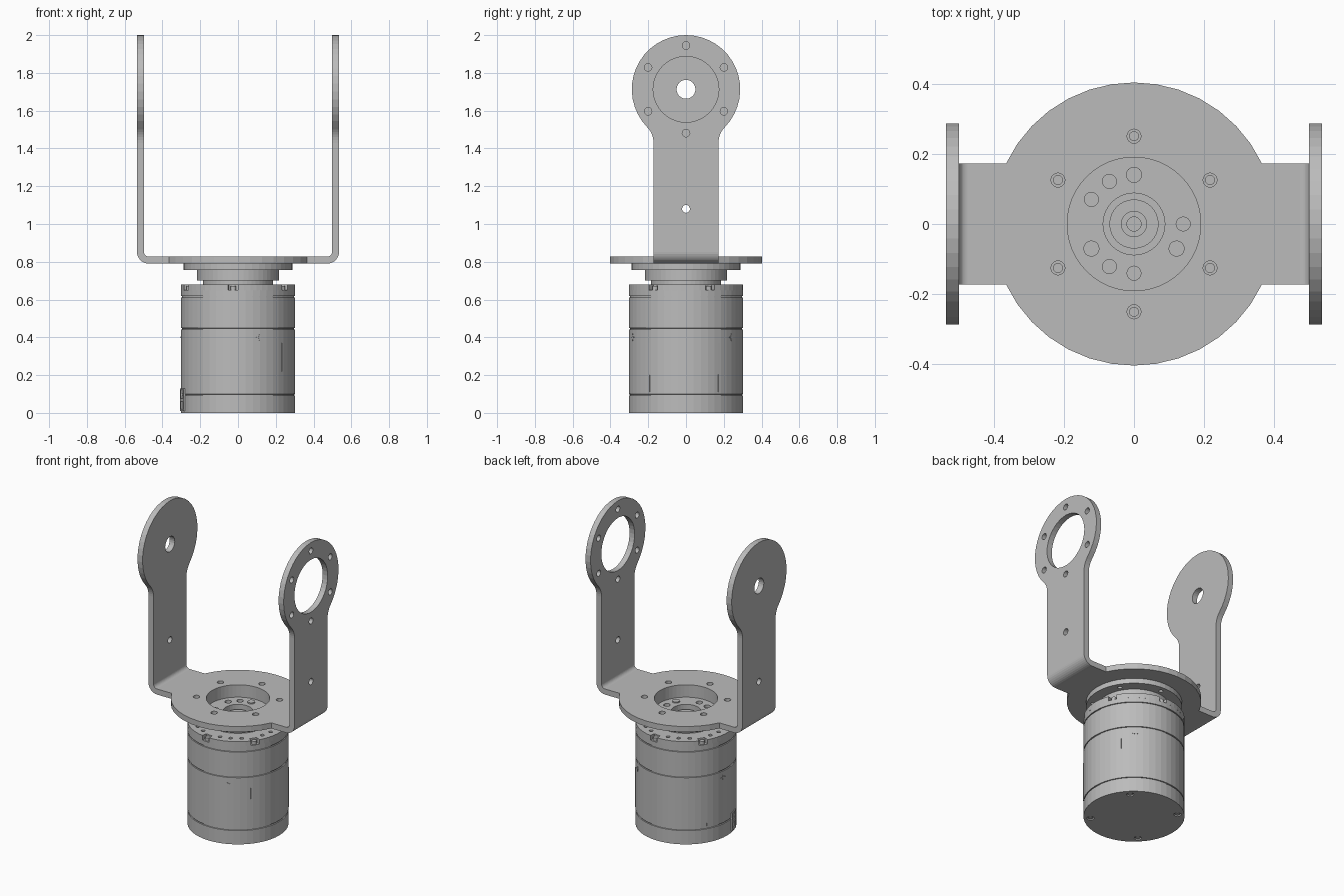
import bpy, bmesh
from math import pi, cos, sin, asin, radians, hypot, atan2
from mathutils import Matrix

cube = bpy.data.objects.get("Cube")
if cube:
    bpy.data.objects.remove(cube)

metal = bpy.data.materials.new("grey_metal")
metal.use_nodes = True
GREY = (0.5, 0.5, 0.5, 1)
metal.diffuse_color = GREY
metal.node_tree.nodes["Principled BSDF"].inputs["Base Color"].default_value = GREY

FLAT = Matrix.Identity(4)
SIDE = Matrix(((0, 0, 1), (1, 0, 0), (0, 1, 0))).to_4x4()      # (y, z) outline, thickness in x
ACROSS = Matrix(((1, 0, 0), (0, 0, 1), (0, 1, 0))).to_4x4()    # (x, z) outline, thickness in y
parts = []


def finish(name, bm, matrix=FLAT):
    bm.transform(matrix)
    bmesh.ops.recalc_face_normals(bm, faces=bm.faces)
    mesh = bpy.data.meshes.new(name)
    bm.to_mesh(mesh)
    bm.free()
    mesh.materials.append(metal)
    obj = bpy.data.objects.new(name, mesh)
    bpy.context.collection.objects.link(obj)
    parts.append(obj)


def arc(cx, cy, r, start, end, n):
    return [(cx + r * cos(start + (end - start) * i / n),
             cy + r * sin(start + (end - start) * i / n)) for i in range(n + 1)]


def circle(cx, cy, r, n=20):
    return arc(cx, cy, r, 0, 2 * pi, n)[:-1]


def ring_of_holes(dist, r, angles, cx=0, cy=0):
    return [circle(cx + dist * cos(radians(a)), cy + dist * sin(radians(a)), r, 16) for a in angles]


def plate(name, loops, low, high, matrix=FLAT):
    """Solid sheet: the first loop is the outline, the others are holes."""
    bm = bmesh.new()
    levels = [[[bm.verts.new((u, v, w)) for u, v in loop] for loop in loops] for w in (low, high)]
    for level in levels:
        edges = [bm.edges.new((lp[i - 1], lp[i])) for lp in level for i in range(len(lp))]
        bmesh.ops.triangle_fill(bm, use_beauty=True, edges=edges, normal=(0, 0, 1))
    for a, b in zip(*levels):
        for i in range(len(a)):
            bm.faces.new((a[i - 1], a[i], b[i], b[i - 1]))
    finish(name, bm, matrix)


def lathe(name, profile, closed=False, steps=48):
    bm = bmesh.new()
    verts = [bm.verts.new((r, 0, z)) for r, z in profile]
    edges = [bm.edges.new(pair) for pair in zip(verts, verts[1:])]
    if closed:
        edges.append(bm.edges.new((verts[-1], verts[0])))
    bmesh.ops.spin(bm, geom=verts + edges, axis=(0, 0, 1), cent=(0, 0, 0),
                   angle=2 * pi, steps=steps, use_merge=False)
    bmesh.ops.remove_doubles(bm, verts=bm.verts, dist=0.0001)
    finish(name, bm)


def on_wall(angle, z):
    return Matrix.Rotation(radians(angle), 4, 'Z') @ Matrix.Translation((0, 0, z)) @ SIDE


SIX = range(30, 390, 60)

# Motor housing with seam grooves
R = 0.303
profile = [(0, 0.012), (R, 0.012)]
for seam in (0.095, 0.445, 0.615):
    profile += [(R, seam - 0.004), (R - 0.006, seam - 0.003), (R - 0.006, seam + 0.003), (R, seam + 0.004)]
lathe("motor_housing", profile + [(R, 0.65), (0, 0.65)])

# Base cover with recessed screws
corners = range(45, 405, 90)
plate("base_cover", [circle(0, 0, R, 48)] + ring_of_holes(0.262, 0.022, corners), 0, 0.012)
for i, hole in enumerate(ring_of_holes(0.262, 0.015, corners)):
    plate(f"base_screw_{i}", [hole], 0.003, 0.013)

# Notched cap ring, with a screw in each notch
notches = [-95 + 60 * i for i in range(6)]
outline = []
for a in notches:
    half, inner = radians(5), R - 0.035
    outline += arc(0, 0, inner, radians(a) - half, radians(a) + half, 2)
    outline += arc(0, 0, R, radians(a) + half, radians(a + 60) - half, 8)
cap_holes = ring_of_holes(0.255, 0.012, [a + s for a in notches for s in (15, 30, 45)])
plate("cap_ring", [outline, circle(0, 0, 0.18, 48)] + cap_holes, 0.648, 0.68)
for i, hole in enumerate(ring_of_holes(R - 0.019, 0.015, notches)):
    plate(f"cap_screw_{i}", [hole], 0.648, 0.672)

# Output neck and its bolted flange
lathe("output_neck", [(0.185, 0.65), (0.185, 0.70), (0.217, 0.70), (0.217, 0.758), (0.19, 0.758),
                      (0.19, 0.715), (0.088, 0.715), (0.088, 0.65)], closed=True)
plate("output_flange", [circle(0, 0, 0.288, 48), circle(0, 0, 0.19, 48)]
      + ring_of_holes(0.25, 0.013, SIX), 0.757, 0.79)
pins = (90, 210, 330)
bolts = (0, 120, 150, 240, 270)
plate("neck_floor", [circle(0, 0, 0.19, 48), circle(0, 0, 0.088, 32)]
      + ring_of_holes(0.14, 0.02, bolts), 0.715, 0.745)
for i, pin in enumerate(ring_of_holes(0.14, 0.023, pins)):
    plate(f"locating_pin_{i}", [pin], 0.74, 0.753)
lathe("shaft_hub", [(0.07, 0.65), (0.07, 0.72), (0.036, 0.72), (0.036, 0.705), (0.02, 0.705),
                    (0.02, 0.65)], closed=True, steps=32)

# Bracket: round base with a strip to each side
HALF, BEND_X, BEND_Z, OUT, INN = 0.172, 0.472, 0.853, 0.063, 0.026
a = asin(HALF / 0.403)
base = [(BEND_X, HALF)] + arc(0, 0, 0.403, a, pi - a, 14) + [(-BEND_X, HALF)]
base += [(-x, -y) for x, y in base]
plate("bracket_base", [base, circle(0, 0, 0.19, 48)] + ring_of_holes(0.25, 0.02, SIX),
      BEND_Z - OUT, BEND_Z - INN)

# Arm outline: straight sides flaring through a fillet into a disc
DISC_Z, DISC_R, FILLET, FILLET_Z = 1.713, 0.287, 0.118, 1.43
fx, fz = HALF + FILLET, FILLET_Z - DISC_Z
join = atan2(fz, fx)
side = [(HALF, BEND_Z)] + arc(fx, FILLET_Z, FILLET, pi, pi + join, 6)
head = arc(0, DISC_Z, DISC_R, join, pi - join, 32)[1:-1]
arm = side + head + [(-y, z) for y, z in reversed(side)]
pilot = circle(0, 1.08, 0.021, 16)
arm_holes = {
    "left": [circle(0, DISC_Z, 0.174, 40)] + ring_of_holes(0.232, 0.02, SIX, 0, DISC_Z),
    "right": [circle(0, DISC_Z, 0.05, 24)],
}
for name, sign in (("left", 1), ("right", -1)):
    flip = Matrix.Diagonal((sign, 1, 1, 1))
    plate(f"{name}_arm", [arm, pilot] + arm_holes[name], BEND_X + INN, BEND_X + OUT, flip @ SIDE)
    bend = arc(BEND_X, BEND_Z, OUT, -pi / 2, 0, 8) + arc(BEND_X, BEND_Z, INN, 0, -pi / 2, 8)
    plate(f"{name}_bend", [bend], -HALF, HALF, flip @ ACROSS)

# Housing wall details: star screws, slim ribs and cable socket
star = [(r * cos(i * pi / 4), r * sin(i * pi / 4)) for i, r in enumerate((0.02, 0.006) * 4)]
for i, angle in enumerate((-68, 52, 172)):
    plate(f"star_screw_{i}", [star], R - 0.01, R + 0.002, on_wall(angle, 0.4))
rib = [(-0.004, 0.11), (0.004, 0.11), (0.002, 0.37), (-0.002, 0.37)]
for i, angle in enumerate((-40, 35, 150)):
    plate(f"wall_rib_{i}", [rib], R - 0.01, R + 0.002, on_wall(angle, 0))


def box(w, low, high):
    return [(-w, low), (w, low), (w, high), (-w, high)]


plate("cable_socket", [box(0.035, 0.01, 0.13), box(0.022, 0.02, 0.06), box(0.022, 0.075, 0.12)],
      R - 0.01, R + 0.005, on_wall(195, 0))

for obj in bpy.context.view_layer.objects:
    obj.select_set(obj in parts)
bpy.context.view_layer.objects.active = parts[0]
bpy.ops.object.shade_smooth_by_angle(angle=radians(30))
